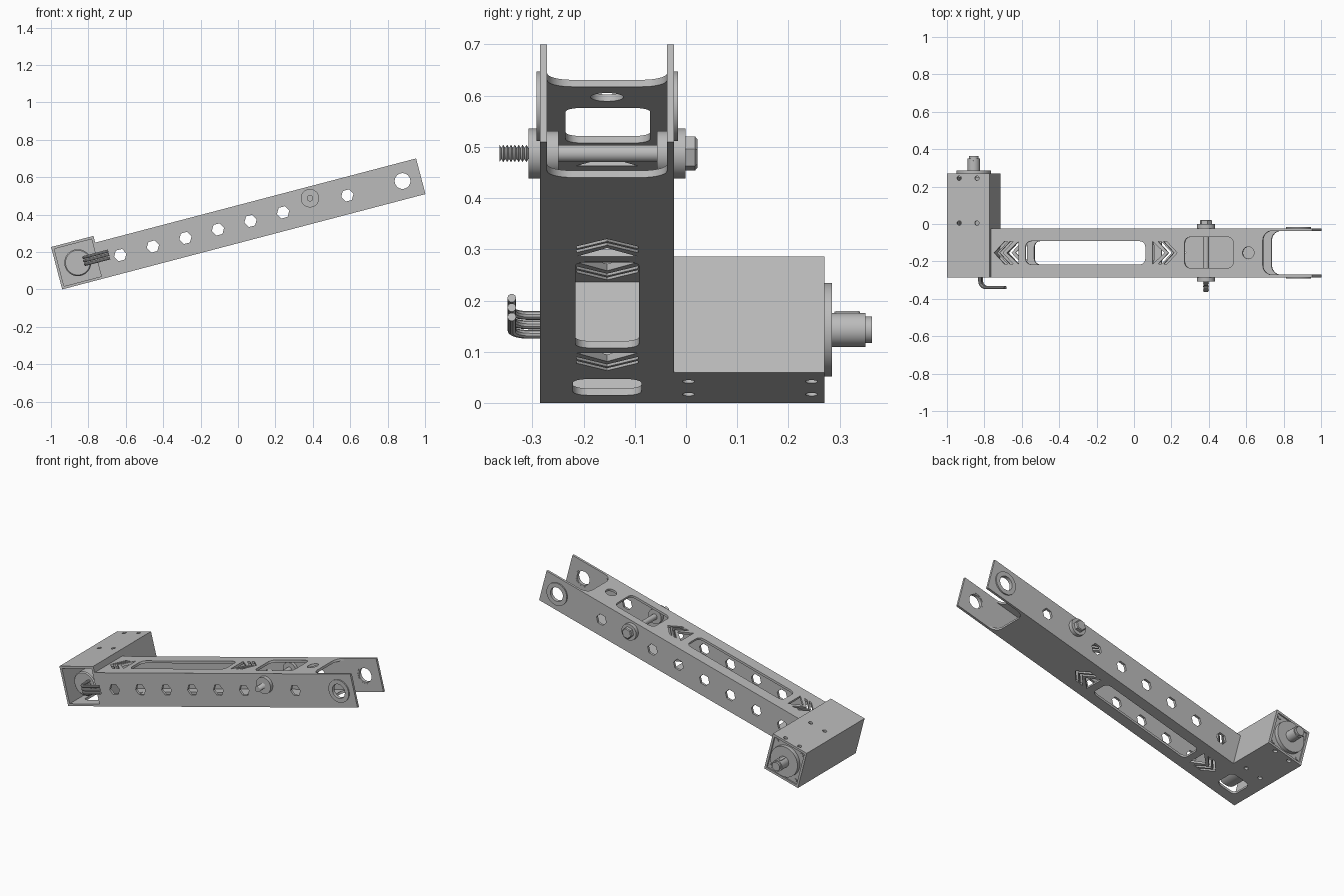
import bpy, bmesh
from math import sin, cos, pi, radians
from mathutils import Matrix, Vector

if "Cube" in bpy.data.objects:
    bpy.data.objects.remove(bpy.data.objects["Cube"])

# Sizes in the arm's own frame: u along the arm, y across, w upward
LENGTH, HEIGHT, BOX, T = 2.008, 0.197, 0.234, 0.014
FRONT, BACK, BOX_BACK = -0.285, -0.023, 0.27
MID = (FRONT + BACK) / 2
NOTCH, FILLET = 1.735, 0.05
TILT = Matrix.Translation((-0.94, 0, 0)) @ Matrix.Rotation(radians(-14.7), 4, 'Y')
UPRIGHT = Matrix.Rotation(pi / 2, 4, 'X')

grey = bpy.data.materials.new("plain_grey")
grey.use_nodes = True
grey.diffuse_color = (0.5, 0.5, 0.5, 1)
grey.node_tree.nodes["Principled BSDF"].inputs["Base Color"].default_value = (0.5, 0.5, 0.5, 1)


def add_object(name, mesh):
    mesh.materials.clear()
    mesh.materials.append(grey)
    for p in mesh.polygons:
        p.use_smooth = True
        p.material_index = 0
    mesh.set_sharp_from_angle(angle=radians(35))
    obj = bpy.data.objects.new(name, mesh)
    bpy.context.collection.objects.link(obj)
    obj.matrix_world = TILT
    return obj


def curve_mesh(name, curve):
    # Turn a curve into a welded mesh
    temp = bpy.data.objects.new("temp_curve", curve)
    bpy.context.collection.objects.link(temp)
    dg = bpy.context.evaluated_depsgraph_get()
    mesh = bpy.data.meshes.new_from_object(temp.evaluated_get(dg))
    bpy.data.objects.remove(temp)
    mesh.name = name
    bm = bmesh.new()
    bm.from_mesh(mesh)
    bmesh.ops.remove_doubles(bm, verts=bm.verts, dist=0.00005)
    bmesh.ops.recalc_face_normals(bm, faces=bm.faces)
    bm.to_mesh(mesh)
    bm.free()
    return mesh


def add_spline(curve, points, cyclic):
    s = curve.splines.new('POLY')
    s.points.add(len(points) - 1)
    for p, co in zip(s.points, points):
        p.co = (*co, 0, 1) if len(co) == 2 else (*co, 1)
    s.use_cyclic_u = cyclic


def plate(name, loops, thick, frame):
    # Flat sheet: first loop is the outline, the others are holes
    curve = bpy.data.curves.new(name, 'CURVE')
    curve.dimensions = '2D'
    curve.fill_mode = 'BOTH'
    curve.extrude = thick / 2
    for loop in loops:
        add_spline(curve, loop, True)
    mesh = curve_mesh(name, curve)
    mesh.transform(frame)
    return add_object(name, mesh)


def flat_plate(name, loops, w0, w1):
    return plate(name, loops, w1 - w0, Matrix.Translation((0, 0, (w0 + w1) / 2)))


def side_plate(name, loops, y0, y1):
    return plate(name, loops, y1 - y0, Matrix.Translation((0, (y0 + y1) / 2, 0)) @ UPRIGHT)


def lathe(name, u, w, profile, n=32):
    # Solid turned about the y direction; profile holds (radius, y)
    bm = bmesh.new()
    rings = [[bm.verts.new((u + r * cos(2 * pi * i / n), y, w + r * sin(2 * pi * i / n)))
              for i in range(n)] for r, y in profile]
    for a, b in zip(rings, rings[1:]):
        for i in range(n):
            bm.faces.new((a[i], a[(i + 1) % n], b[(i + 1) % n], b[i]))
    bm.faces.new(rings[0])
    bm.faces.new(rings[-1])
    bmesh.ops.recalc_face_normals(bm, faces=bm.faces)
    mesh = bpy.data.meshes.new(name)
    bm.to_mesh(mesh)
    bm.free()
    return add_object(name, mesh)


def arc(cx, cy, r, a0, a1, n):
    return [(cx + r * cos(radians(a0 + (a1 - a0) * i / n)),
             cy + r * sin(radians(a0 + (a1 - a0) * i / n))) for i in range(n + 1)]


def circle(cx, cy, r, n=24):
    return arc(cx, cy, r, 0, 360, n)[:-1]


def rect(x0, x1, y0, y1):
    return [(x0, y0), (x1, y0), (x1, y1), (x0, y1)]


def round_rect(x0, x1, y0, y1, r):
    return (arc(x1 - r, y1 - r, r, 0, 90, 6) + arc(x0 + r, y1 - r, r, 90, 180, 6)
            + arc(x0 + r, y0 + r, r, 180, 270, 6) + arc(x1 - r, y0 + r, r, 270, 360, 6))


def arrow_cuts(tip, s):
    # Two chevrons and a triangle
    half, cuts = 0.06, []
    for t in (tip, tip + 0.03 * s):
        cuts.append([(t, MID), (t + 0.057 * s, MID + half), (t + 0.075 * s, MID + half),
                     (t + 0.018 * s, MID), (t + 0.075 * s, MID - half), (t + 0.057 * s, MID - half)])
    cuts.append([(tip + 0.07 * s, MID), (tip + 0.135 * s, MID + half), (tip + 0.135 * s, MID - half)])
    return cuts


# Top and bottom sheets of the arm, with a forked end
fork = ([(NOTCH + FILLET, FRONT)]
        + arc(NOTCH + FILLET, FRONT + T + FILLET, FILLET, 270, 180, 8)
        + arc(NOTCH + FILLET, BACK - T - FILLET, FILLET, 180, 90, 8)
        + [(NOTCH + FILLET, BACK)])
long_slot = round_rect(0.424, 1.086, MID - 0.062, MID + 0.062, 0.03)
arm_cuts = [long_slot] + arrow_cuts(0.25, 1) + arrow_cuts(1.262, -1)
bolt_holes = [circle(u, y, 0.012, 16) for u in (0.067, 0.165) for y in (0.005, 0.245)]

flat_plate("arm_top", [[(BOX, FRONT)] + fork + [(BOX, BACK)]] + arm_cuts
           + [round_rect(1.303, 1.572, -0.235, -0.07, 0.03), circle(1.655, MID, 0.032)],
           HEIGHT - T, HEIGHT)
flat_plate("arm_bottom", [[(0, FRONT)] + fork + [(BOX, BACK), (BOX, BOX_BACK), (0, BOX_BACK)]]
           + arm_cuts + bolt_holes + [round_rect(0.06, 0.185, MID - 0.067, MID + 0.067, 0.03)], 0, T)

# Side walls with hexagonal holes and a pivot hole
PIVOT = (1.907, 0.0985)
hexes = [circle(0.347 + 0.18 * i, 0.0985, 0.034, 6) for i in range(6)]
hexes.append(circle(1.602, 0.0985, 0.034, 6))
for side, y0 in (("front", FRONT), ("back", BACK - T)):
    side_plate("arm_wall_" + side, [rect(BOX, LENGTH, 0, HEIGHT)] + hexes + [circle(*PIVOT, 0.05, 32)],
               y0, y0 + T)
    out = -0.007 if side == "front" else 0.007
    side_plate("pivot_bushing_" + side, [circle(*PIVOT, 0.068, 40), circle(*PIVOT, 0.042, 40)],
               y0 + min(out, 0.001), y0 + T + max(out, -0.001))

# Motor housing
flat_plate("housing_top", [rect(0, BOX, FRONT, BOX_BACK)] + bolt_holes, BOX - T, BOX)
for name, u0 in (("outer", 0), ("inner", BOX - T)):
    flat_plate("housing_wall_" + name, [rect(u0, u0 + T, FRONT, BOX_BACK)], T, BOX - T)
side_plate("housing_back", [rect(T, BOX - T, T, BOX - T)], 0.248, 0.262)
C = BOX / 2
for u in (0.032, BOX - 0.032):
    for w in (0.032, BOX - 0.032):
        lathe("housing_screw", u, w, [(0.011, 0.242), (0.011, 0.267)], 16)

# Motor, flange and output shaft
lathe("motor_body", C, C, [(0.066, -0.25), (0.072, -0.244), (0.072, 0.25)], 40)
lathe("motor_flange", C, C, [(0.0915, 0.26), (0.0915, 0.285)], 40)
lathe("motor_shaft", C, C, [(0.033, 0.28), (0.033, 0.35), (0.026, 0.35), (0.026, 0.363)])
flat_plate("shaft_key", [round_rect(C - 0.008, C + 0.008, 0.29, 0.34, 0.007)], C + 0.02, C + 0.036)

# Motor wires
for i in range(3):
    w = C + 0.019 * (i - 1)
    path = [(0.155, -0.25, w)] + [(u, y, w) for u, y in arc(0.19, -0.305, 0.035, 180, 270, 8)]
    path.append((0.29, -0.34, w))
    curve = bpy.data.curves.new("motor_wire", 'CURVE')
    curve.dimensions = '3D'
    curve.bevel_depth = 0.0085
    curve.bevel_resolution = 3
    curve.use_fill_caps = True
    add_spline(curve, path, False)
    add_object("motor_wire", curve_mesh("motor_wire", curve))

# Cross bolt with washers, hexagonal head and threaded end
BU, BW = 1.405, 0.135
lathe("bolt_rod", BU, BW, [(0.017, -0.307), (0.017, 0.0)], 24)
lathe("bolt_head", BU, BW, [(0.034, -0.002), (0.034, 0.018), (0.029, 0.022)], 6)
pitch = 0.0075
thread = [(0.011 if i % 2 else 0.017, -0.304 - pitch / 2 * i) for i in range(17)]
lathe("bolt_thread", BU, BW, thread, 20)
for name, y0, r in (("front_outer", -0.307, 0.049), ("front_inner", FRONT + T, 0.044),
                    ("back_inner", BACK - T - 0.02, 0.044), ("back_outer", BACK, 0.049)):
    lathe("washer_" + name, BU, BW, [(r, y0), (r, y0 + 0.022)], 36)
